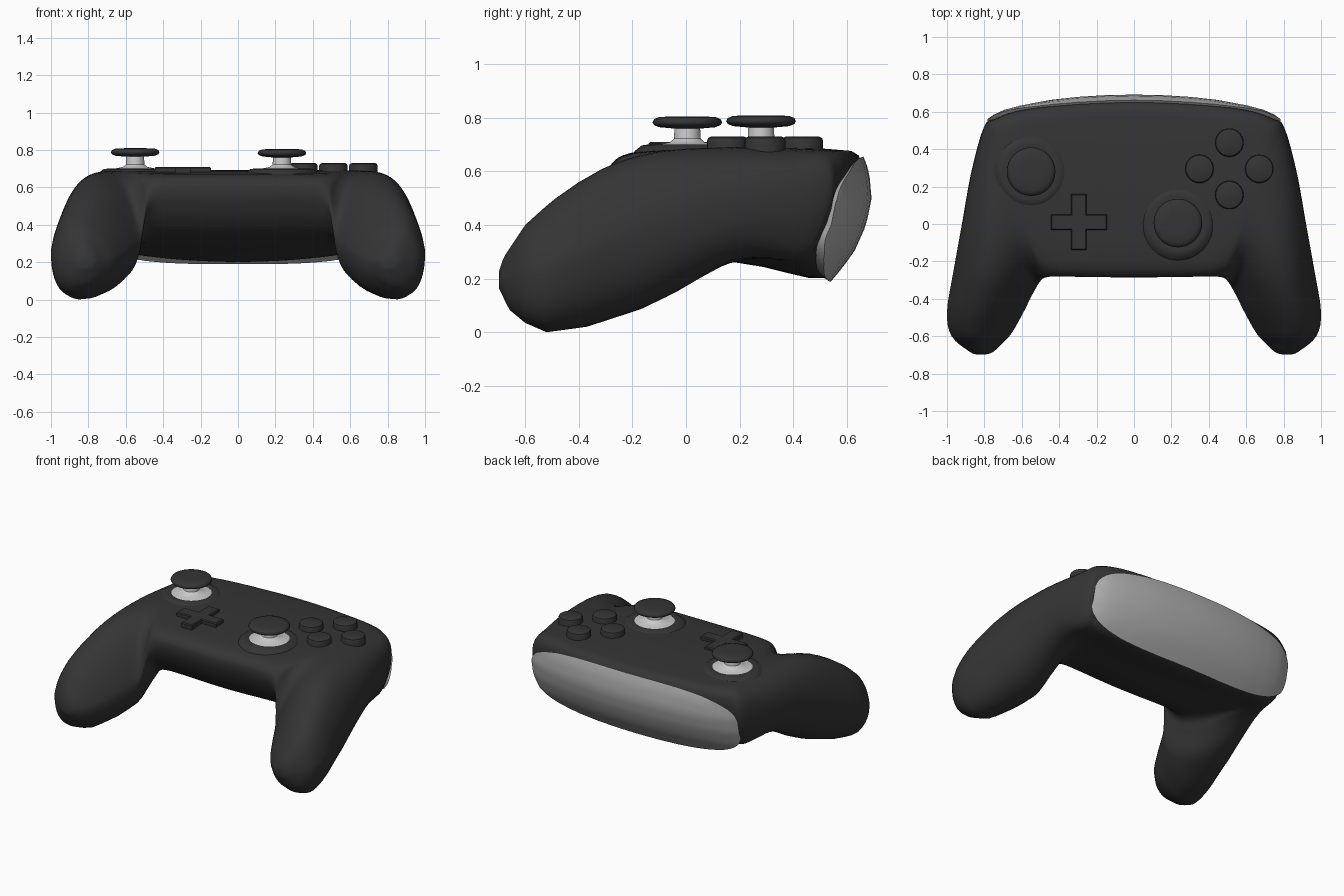
import bpy, bmesh, math
from mathutils import Vector

if "Cube" in bpy.data.objects:
    bpy.data.objects.remove(bpy.data.objects["Cube"])


def material(name, g):
    m = bpy.data.materials.new(name)
    m.diffuse_color = (g, g, g, 1)
    m.use_nodes = True
    m.node_tree.nodes["Principled BSDF"].inputs["Base Color"].default_value = m.diffuse_color
    return m


DARK = material("dark_plastic", 0.035)
LIGHT = material("light_plastic", 0.6)
MID = material("grey_plastic", 0.42)


def finish(name, bm, mat, angle=40):
    bmesh.ops.recalc_face_normals(bm, faces=bm.faces)
    me = bpy.data.meshes.new(name)
    bm.to_mesh(me)
    bm.free()
    me.materials.append(mat)
    ob = bpy.data.objects.new(name, me)
    bpy.context.collection.objects.link(ob)
    bpy.ops.object.select_all(action='DESELECT')
    ob.select_set(True)
    bpy.context.view_layer.objects.active = ob
    bpy.ops.object.shade_smooth_by_angle(angle=math.radians(angle))
    return ob


def clamp(t):
    return min(max(t, 0), 1)


def lerp_table(tab, t):
    if t <= tab[0][0]:
        return tab[0][1]
    for (a, va), (b, vb) in zip(tab, tab[1:]):
        if t <= b:
            return va + (vb - va) * (t - a) / (b - a)
    return tab[-1][1]


def catmull(pts, n, closed=False):
    pts = [Vector(p) for p in pts]
    k, out = len(pts), []
    for i in range(k if closed else k - 1):
        g = [pts[j % k] if closed else pts[min(max(j, 0), k - 1)] for j in range(i - 1, i + 3)]
        for s in range(n):
            t = s / n
            out.append(0.5 * (2 * g[1] + (g[2] - g[0]) * t
                              + (2 * g[0] - 5 * g[1] + 4 * g[2] - g[3]) * t * t
                              + (3 * g[1] - g[0] - 3 * g[2] + g[3]) * t ** 3))
    return out if closed else out + [pts[-1]]


def loft(bm, rings):
    vr = [[bm.verts.new(p) for p in r] for r in rings]
    n = len(vr[0])
    for a, b in zip(vr, vr[1:]):
        for i in range(n):
            j = (i + 1) % n
            bm.faces.new((a[i], a[j], b[j], b[i]))
    bm.faces.new(vr[0])
    bm.faces.new(vr[-1])


# Shell: arch-shaped loft; inner xy, outer xy, blend from body to grip section
half = [(0, -.285, 0, .668, 0), (.25, -.283, .3, .656, 0), (.42, -.28, .6, .62, .06),
        (.48, -.288, .745, .572, .25), (.5, -.305, .805, .525, .6), (.52, -.335, .87, .28, .95),
        (.55, -.39, .92, 0, 1), (.595, -.48, .965, -.25, 1), (.655, -.585, 1, -.47, 1),
        (.705, -.64, .975, -.6, 1), (.755, -.685, .88, -.682, 1), (.79, -.697, .84, -.698, 1)]
keys = [(-a, b, -c, d, w) for a, b, c, d, w in half[:0:-1]] + half
TOP = [(-.7, .22), (-.68, .28), (-.6, .40), (-.5, .49), (-.4, .56), (-.3, .617), (-.2, .653),
       (-.1, .675), (0, .685), (.2, .692), (.5, .687), (.66, .665)]
GRIP_BOTTOM = [(-.7, .17), (-.66, .085), (-.6, .035), (-.52, 0), (-.37, .02), (-.17, .085),
               (0, .165), (.1, .215), (.18, .243), (.26, .25), (.54, .2)]
BODY_BOTTOM = [(-.28, .33), (.26, .25), (.54, .188)]
body_sec = catmull([(0, .68), (.02, .9), (.09, 1), (.35, 1), (.6, 1), (.85, 1), (.975, .97),
                    (.98, .4), (.915, -.4), (.848, -.96), (.6, -1), (.32, -.98), (.15, -.8),
                    (.06, -.35), (.01, .25)], 3, True)
grip_sec = []
for i in range(len(body_sec)):
    a = math.radians(10 + 8 * i)
    c, s = math.cos(a), math.sin(a)
    grip_sec.append(Vector((.5 - .5 * math.copysign(abs(c) ** .95, c) + .03 * s * s,
                            math.copysign(abs(s) ** .9, s))))
inner_path = catmull([k[:2] + (0,) for k in keys], 4)
outer_path = catmull([k[2:] for k in keys], 4)
rings = []
for inner, outer in zip(inner_path, outer_path):
    w = clamp(outer.z)
    ring = []
    for b, g in zip(body_sec, grip_sec):
        u, v = b.lerp(g, w)
        x = inner.x + (outer.x - inner.x) * u
        y = inner.y + (outer.y - inner.y) * u
        if v > 0:  # grips get a leaner shoulder towards their tips
            v = v ** (1 + .65 * w * clamp((.1 - y) / .45))
        zt = lerp_table(TOP, y) + (1 - w) * .03 * clamp((-y - .08) / .2)
        zb = (lerp_table(BODY_BOTTOM, y) + .1 * x * x) * (1 - w) + lerp_table(GRIP_BOTTOM, y) * w
        ring.append((x, y, (zt + zb) / 2 + v * (zt - zb) / 2))
    rings.append(ring)
bm = bmesh.new()
loft(bm, rings)
finish("controller_shell", bm, DARK, 60)

# Bulging rear panel
ARC = [(0, 0), (.15, -.003), (.3, -.012), (.45, -.028), (.6, -.055), (.7, -.083), (.75, -.107), (.79, -.135)]
PROFILE = [(.19, .54), (.24, .583), (.3, .627), (.4, .672), (.5, .692), (.6, .683), (.655, .662)]
rings = []
for i in range(33):
    s = math.sin(math.pi * (i / 32 - .5)) * .996
    h = .233 * (1 - abs(s) ** 3.2) ** (1 / 3.2)
    x = .787 * s
    front = []
    for j in range(13):
        z = .422 + h * (j / 6 - 1)
        front.append((x, lerp_table(PROFILE, z) + lerp_table(ARC, abs(x)), z))
    rings.append(front + [(p[0] * .96, p[1] - .03, .422 + (p[2] - .422) * .88) for p in reversed(front)])
bm = bmesh.new()
loft(bm, rings)
finish("rear_panel", bm, MID, 50)


# Turned parts: revolve (radius, z) profiles
def lathe(name, prof, x, y, mat, angle=40, n=32):
    bm = bmesh.new()
    loft(bm, [[(x + r * math.cos(2 * math.pi * i / n), y + r * math.sin(2 * math.pi * i / n), z)
               for i in range(n)] for r, z in prof])
    return finish(name, bm, mat, angle)


for side, x, y, dz in (("left", -.55, .28, .002), ("right", .235, .005, -.002)):
    lathe(side + "_stick_rim", [(.22, .645), (.195, .677), (.17, .697), (.15, .7), (.126, .698), (.12, .64)],
          x, y, DARK, 60)
    lathe(side + "_stick_stem", [(.128, .66), (.127, .697), (.1, .702), (.065, .709), (.05, .722), (.047, .775)],
          x, y, LIGHT)
    lathe(side + "_stick_cap", [(.05, .762 + dz), (.105, .767 + dz), (.124, .775 + dz), (.13, .785 + dz),
                                (.124, .797 + dz), (.105, .805 + dz), (.06, .807 + dz)], x, y, DARK, 60)

# Four face buttons
for name, dx, dy in (("west", -.16, 0), ("east", .16, 0), ("north", 0, .14), ("south", 0, -.14)):
    lathe(name + "_button", [(.076, .64), (.076, .715), (.072, .725), (.062, .73)],
          .51 + dx, .295 + dy, DARK)


# Direction pad: plus-shaped outline with a small chamfer
def plus(a, b, z):
    pts = []
    for c, s in ((1, 0), (0, 1), (-1, 0), (0, -1)):
        pts += [(-.295 + px * c - py * s, .01 + px * s + py * c, z) for px, py in ((a, -b), (a, b), (b, b))]
    return pts


bm = bmesh.new()
loft(bm, [plus(.15, .042, .65), plus(.15, .042, .704), plus(.144, .036, .71)])
finish("direction_pad", bm, DARK, 30)
